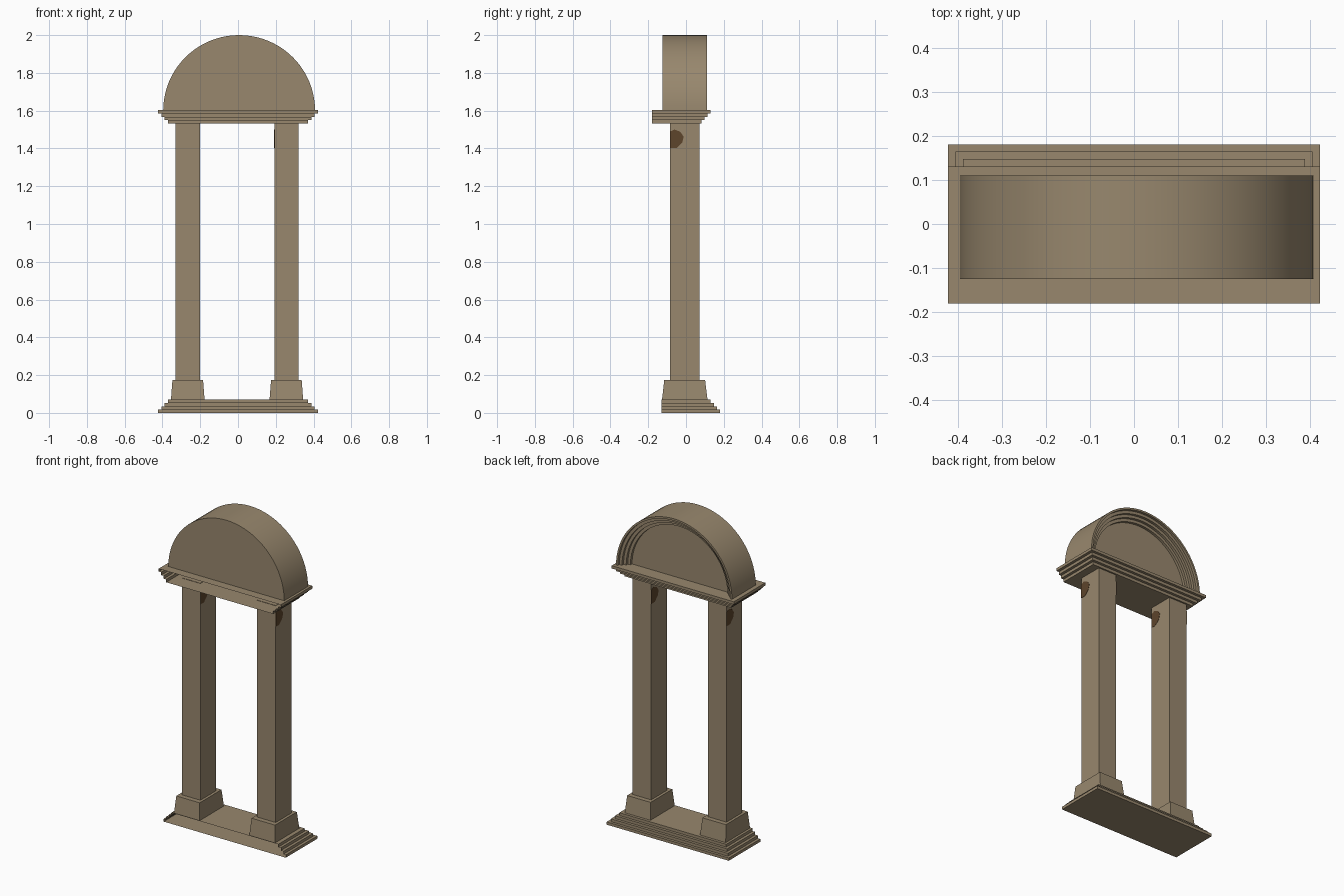
import bpy, bmesh, math

if "Cube" in bpy.data.objects:
    bpy.data.objects.remove(bpy.data.objects["Cube"])


def material(name, rgb):
    m = bpy.data.materials.new(name)
    m.diffuse_color = (*rgb, 1)
    m.use_nodes = True
    m.node_tree.nodes["Principled BSDF"].inputs["Base Color"].default_value = m.diffuse_color
    return m


STONE = material("tan stone", (0.315, 0.245, 0.155))
DARK = material("dark brown", (0.11, 0.058, 0.024))


def loft(name, loops, mat, cap_start=True, cap_end=True, skip=(), smooth=False):
    """Bridge matching point loops; skip lists the sides left open."""
    bm = bmesh.new()
    rows = [[bm.verts.new(p) for p in loop] for loop in loops]
    n = len(rows[0])
    for a, b in zip(rows, rows[1:]):
        for i in range(n):
            if i not in skip:
                j = (i + 1) % n
                bm.faces.new((a[i], a[j], b[j], b[i]))
    if cap_start:
        bm.faces.new(rows[0][::-1])
    if cap_end:
        bm.faces.new(rows[-1])
    bmesh.ops.recalc_face_normals(bm, faces=bm.faces)
    me = bpy.data.meshes.new(name)
    bm.to_mesh(me)
    bm.free()
    me.materials.append(mat)
    ob = bpy.data.objects.new(name, me)
    bpy.context.collection.objects.link(ob)
    if smooth:
        bpy.ops.object.select_all(action='DESELECT')
        ob.select_set(True)
        bpy.context.view_layer.objects.active = ob
        bpy.ops.object.shade_smooth_by_angle(angle=math.radians(30))
    return ob


def rect(x0, x1, y0, y1, z):
    return [(x0, y0, z), (x1, y0, z), (x1, y1, z), (x0, y1, z)]


def stepped_slab(name, front, back, z_wide, z_narrow):
    """Stepped moulding on the sides and back, hollow and open at the front."""
    steps = 4
    loops = []
    for i in range(steps):
        x, y = 0.423 - 0.0175 * i, back - 0.0167 * i
        for k in (i, i + 1):
            z = z_wide + (z_narrow - z_wide) * k / steps
            loops.append(rect(-x, x, front, y, z))
    return loft(name, loops, STONE, skip=(0,))


# Stepped base and inverted cornice
stepped_slab("base", -0.131, 0.181, 0.0, 0.07)
stepped_slab("cornice", -0.181, 0.131, 1.603, 1.532)

# Outline of the stain near the top of each pillar: (y, z)
STAIN = [(-0.084, 1.402), (-0.05, 1.402), (-0.02, 1.432), (-0.012, 1.462),
         (-0.03, 1.488), (-0.06, 1.5), (-0.084, 1.49)]

# Pillars with tapered plinths and stain plates
for side, cx in (("left", -0.266), ("right", 0.256)):
    loft(side + "_plinth",
         [rect(cx - 0.089, cx + 0.089, -0.127, 0.114, 0.069),
          rect(cx - 0.081, cx + 0.081, -0.115, 0.101, 0.175)], STONE)
    loft(side + "_pillar",
         [rect(cx - 0.064, cx + 0.064, -0.084, 0.071, z) for z in (0.17, 1.534)], STONE)
    for s, label in ((1, "right"), (-1, "left")):
        loft(f"{side}_pillar_{label}_stain",
             [[(cx + s * d, -0.0065 + s * (y + 0.0065), z) for y, z in STAIN]
              for d in (0.0635, 0.0655)], DARK)


# Half-round pediment: flat front, stepped rings recessed into the back
def arc(r, y, n=40):
    return [(0.006 + (r + 0.002) * math.cos(math.pi * i / n), y,
             1.6 + r * math.sin(math.pi * i / n)) for i in range(n + 1)]


loops = [arc(0.4, -0.125), arc(0.4, 0.11)]
for i in range(4):
    r = 0.388 - 0.018 * i
    loops += [arc(r, 0.11 - 0.016 * i), arc(r, 0.11 - 0.016 * (i + 1))]
loft("pediment", loops, STONE, skip=(40,), smooth=True)
